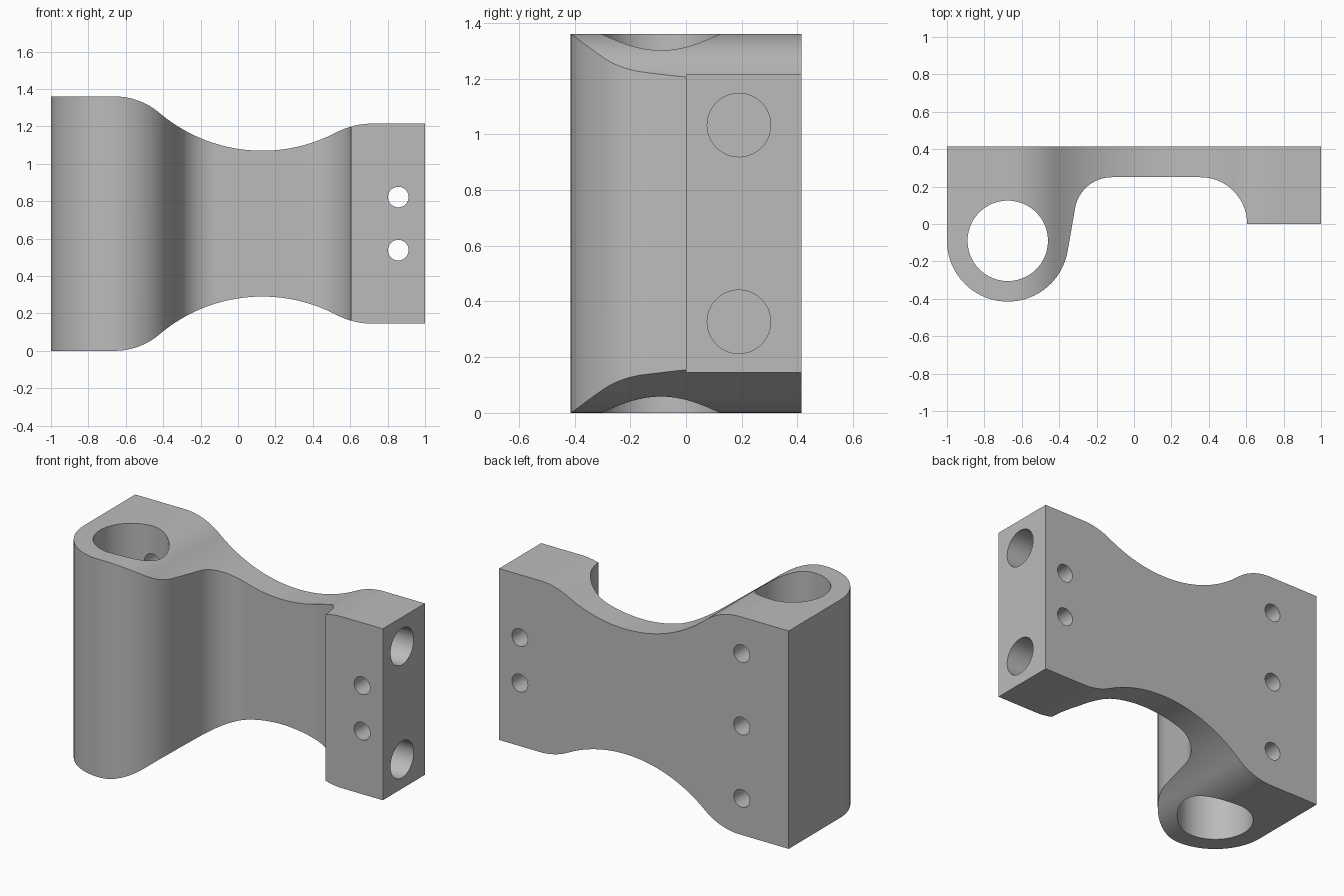
import bpy, bmesh
from math import cos, sin, radians, atan2, hypot, pi
from mathutils import Vector, Matrix

cube = bpy.data.objects.get("Cube")
if cube:
    bpy.data.objects.remove(cube, do_unlink=True)

MID = 0.68      # half of the height
BACK = 0.415    # y of the flat mounting face
BORE = (-0.675, -0.09)


def arc(cx, cy, r, start, end, n=20):
    """Points on an arc, angles in degrees."""
    steps = [radians(start + (end - start) * i / n) for i in range(n + 1)]
    return [(cx + r * cos(a), cy + r * sin(a)) for a in steps]


def new_object(name, bm):
    bmesh.ops.recalc_face_normals(bm, faces=bm.faces)
    mesh = bpy.data.meshes.new(name)
    bm.to_mesh(mesh)
    bm.free()
    obj = bpy.data.objects.new(name, mesh)
    bpy.context.collection.objects.link(obj)
    return obj


def prism(name, points, offset):
    """Close a 3D outline and extrude it along offset."""
    bm = bmesh.new()
    face = bm.faces.new([bm.verts.new(p) for p in points])
    result = bmesh.ops.extrude_face_region(bm, geom=[face], use_keep_orig=True)
    verts = [g for g in result["geom"] if isinstance(g, bmesh.types.BMVert)]
    bmesh.ops.translate(bm, verts=verts, vec=offset)
    return new_object(name, bm)


def rod(name, start, end, radius, sides=48):
    start, end = Vector(start), Vector(end)
    axis = end - start
    bm = bmesh.new()
    turn = axis.to_track_quat("Z", "Y").to_matrix().to_4x4()
    bmesh.ops.create_cone(bm, cap_ends=True, segments=sides, radius1=radius,
                          radius2=radius, depth=axis.length,
                          matrix=Matrix.Translation((start + end) / 2) @ turn)
    return new_object(name, bm)


def combine(target, tool, operation):
    mod = target.modifiers.new(operation, "BOOLEAN")
    mod.operation, mod.object, mod.solver = operation, tool, "EXACT"
    bpy.context.view_layer.objects.active = target
    bpy.ops.object.modifier_apply(modifier=mod.name)
    bpy.data.objects.remove(tool, do_unlink=True)


# Plan outline: clamp block, thin web with filleted corners, rounded bore boss
plan = [(-1, BACK), (1, BACK), (1, 0)]
plan += arc(0.355, 0, 0.25, 0, 90)
plan += arc(-0.118, 0.05, 0.2, 90, 170)
plan += arc(*BORE, 0.325, -10, -180, 40)
bracket = prism("hinge_bracket", [(x, y, 0) for x, y in plan], (0, 0, 2 * MID))

# Elevation outline: waisted upper edge, mirrored below the middle
waist_x, waist_z, waist_r = 0.13, 1.24, 0.85


def shoulder(x, z, r):
    """Tangent angle where a shoulder arc meets the waist arc."""
    return atan2(waist_z - (z - r), waist_x - x) * 180 / pi


left = (-0.66, 0.68, 0.371)
right = (0.72, 0.535, 0.422)
a_left, a_right = shoulder(*left), shoulder(*right)
upper = [(-1.1, left[1])]
upper += arc(left[0], left[1] - left[2], left[2], 90, a_left)
upper += arc(waist_x, waist_z, waist_r, a_left - 180, a_right - 180, 40)[1:-1]
upper += arc(right[0], right[1] - right[2], right[2], a_right, 90)
upper += [(1.1, right[1])]
elevation = upper + [(x, -z) for x, z in reversed(upper)]
combine(bracket, prism("waist_shape", [(x, -1, MID + z) for x, z in elevation],
                       (0, 2, 0)), "INTERSECT")

# Vertical bore
combine(bracket, rod("bore", (*BORE, -0.5), (*BORE, 2), 0.215, 80), "DIFFERENCE")

# Screw holes from the back face into the bore
for dz in (-0.452, 0, 0.452):
    z = MID + dz
    combine(bracket, rod("back_hole", (BORE[0], BORE[1], z), (BORE[0], 0.6, z), 0.055),
            "DIFFERENCE")

# Through holes and blind end holes in the clamp block
for side in (-1, 1):
    z = MID + side * 0.142
    combine(bracket, rod("through_hole", (0.857, -0.3, z), (0.857, 0.6, z), 0.055),
            "DIFFERENCE")
    z = MID + side * 0.353
    combine(bracket, rod("end_hole", (0.68, 0.19, z), (1.2, 0.19, z), 0.114),
            "DIFFERENCE")

# Plain grey finish
grey = bpy.data.materials.new("plain_grey")
grey.use_nodes = True
colour = (0.5, 0.5, 0.5, 1)
grey.diffuse_color = colour
grey.node_tree.nodes["Principled BSDF"].inputs["Base Color"].default_value = colour
bracket.data.materials.clear()
bracket.data.materials.append(grey)
for poly in bracket.data.polygons:
    poly.material_index = 0

# Smooth curves with crisp edges and flat faces
bpy.ops.object.select_all(action="DESELECT")
bracket.select_set(True)
bpy.context.view_layer.objects.active = bracket
bpy.ops.object.shade_smooth_by_angle(angle=radians(25))
weighted = bracket.modifiers.new("flat_faces", "WEIGHTED_NORMAL")
weighted.keep_sharp = True
